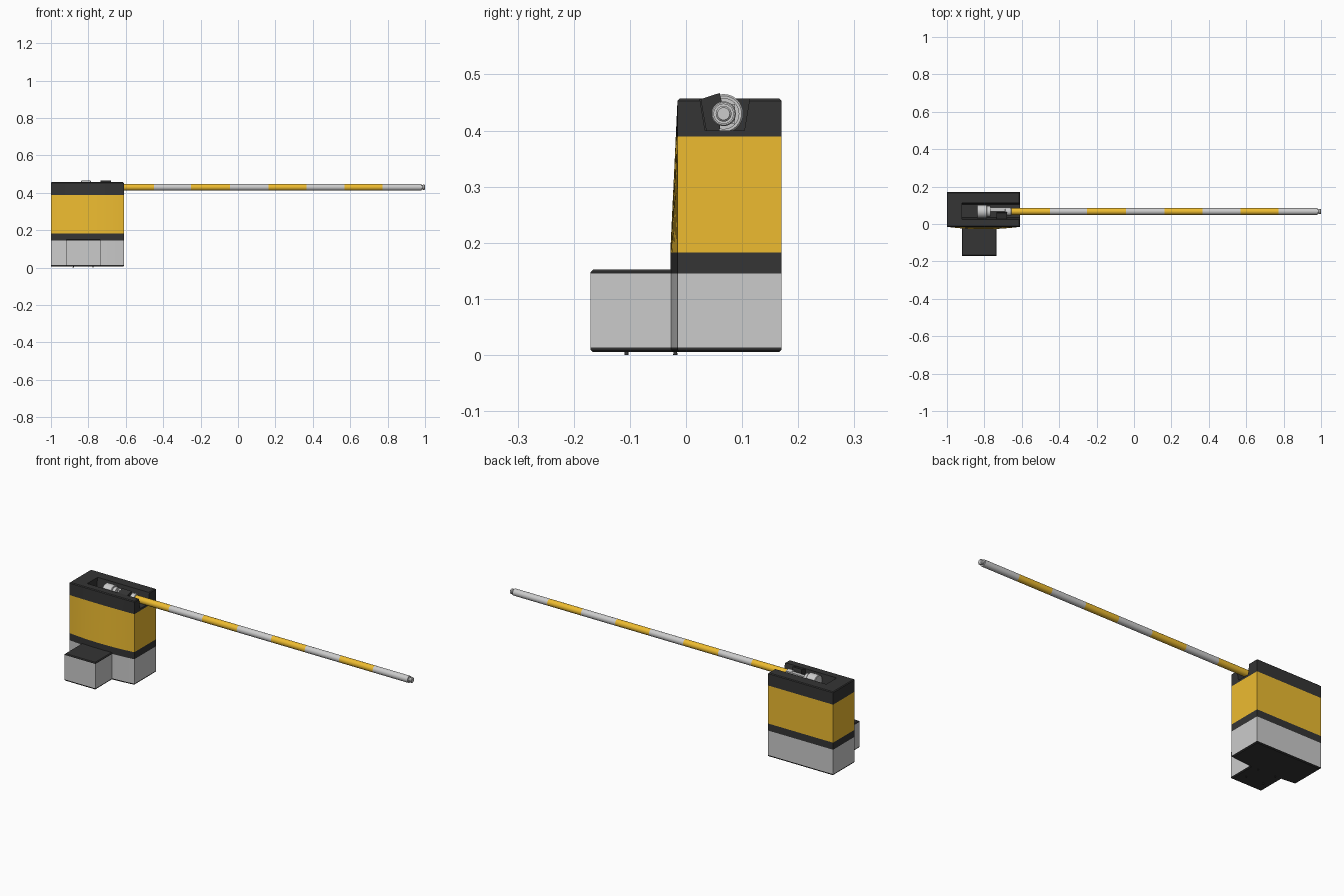
import bpy, bmesh, math
from mathutils import Matrix

if "Cube" in bpy.data.objects:
    bpy.data.objects.remove(bpy.data.objects["Cube"])


def material(name, color):
    m = bpy.data.materials.new(name)
    m.diffuse_color = color
    m.use_nodes = True
    m.node_tree.nodes["Principled BSDF"].inputs["Base Color"].default_value = m.diffuse_color
    return m


YELLOW = material("yellow_paint", (0.85, 0.50, 0.03, 1))
DARK = material("dark_plastic", (0.035, 0.035, 0.035, 1))
X0, X1, BACK, SIDE = -1.0, -0.61, 0.17, -0.015
AXIS_Y, AXIS_Z = 0.067, 0.43


def finish(name, bm, mat=None):
    bmesh.ops.recalc_face_normals(bm, faces=bm.faces[:])
    me = bpy.data.meshes.new(name)
    bm.to_mesh(me)
    bm.free()
    ob = bpy.data.objects.new(name, me)
    bpy.context.collection.objects.link(ob)
    if mat:
        me.materials.append(mat)
    bpy.ops.object.select_all(action='DESELECT')
    bpy.context.view_layer.objects.active = ob
    ob.select_set(True)
    bpy.ops.object.shade_smooth_by_angle(angle=math.radians(30))
    return ob


def loft(name, rings, mat=None):
    """Skin matching closed rings and cap both ends."""
    bm = bmesh.new()
    loops = [[bm.verts.new(p) for p in r] for r in rings]
    for a, b in zip(loops, loops[1:]):
        for i in range(len(a)):
            j = (i + 1) % len(a)
            bm.faces.new((a[i], a[j], b[j], b[i]))
    bm.faces.new(loops[0])
    bm.faces.new(loops[-1])
    return finish(name, bm, mat)


def cabinet_ring(z, inset=0.0):
    """Rectangular plan with a bowed front that flattens toward the top."""
    bow = 0.013 * min(1, max(0, (0.457 - z) / 0.274))
    cx, half, n = (X0 + X1) / 2, (X1 - X0) / 2 - inset, 16
    pts = []
    for i in range(n + 1):
        t = -1 + 2 * i / n
        pts.append((cx + half * t, SIDE + inset - bow * (1 - t * t), z))
    return pts + [(cx + half, BACK - inset, z), (cx - half, BACK - inset, z)]


def foot_ring(z, inset=0.0):
    a, b, c, d = -0.92 + inset, -0.735 - inset, -0.17 + inset, 0.0
    return [(a, c, z), (b, c, z), (b, d, z), (a, d, z)]


def rod(name, x0, x1, r, mat=None, bevel=0.0):
    prof = [(x0, r - bevel), (x0 + bevel, r), (x1 - bevel, r), (x1, r - bevel)] if bevel else [(x0, r), (x1, r)]
    n = 32
    return loft(name, [[(x, AXIS_Y + q * math.cos(2 * math.pi * i / n),
                         AXIS_Z + q * math.sin(2 * math.pi * i / n)) for i in range(n)]
                       for x, q in prof], mat)


def prism_x(name, x0, x1, yz, mat=None):
    return loft(name, [[(x, y, z) for y, z in yz] for x in (x0, x1)], mat)


# cabinet layers and front foot, each given as (z, inset) rings
LAYERS = [
    ("cabinet_bottom", cabinet_ring, [(0.005, 0.004), (0.009, 0), (0.013, 0)], DARK),
    ("cabinet_base", cabinet_ring, [(0.013, 0), (0.145, 0)], None),
    ("cabinet_lower_band", cabinet_ring, [(0.145, 0), (0.183, 0)], DARK),
    ("cabinet_body", cabinet_ring, [(0.183, 0), (0.389, 0)], YELLOW),
    ("cabinet_cap", cabinet_ring, [(0.389, 0), (0.453, 0), (0.457, 0.004)], DARK),
    ("foot_bottom", foot_ring, [(0.005, 0.004), (0.009, 0), (0.013, 0)], DARK),
    ("foot_body", foot_ring, [(0.013, 0), (0.145, 0)], None),
    ("foot_lid", foot_ring, [(0.145, 0), (0.148, 0), (0.152, 0.004)], DARK),
]
for name, ring, levels, mat in LAYERS:
    ob = loft(name, [ring(z, i) for z, i in levels], mat)
    if name == "cabinet_cap":
        cap = ob

# tapered pocket in the cap, open toward the boom
cutter = prism_x("pocket_cutter", -0.92, -0.55,
                 [(0.034, 0.400), (0.104, 0.400), (0.1155, 0.470), (0.0225, 0.470)], DARK)
cutter.hide_render = True
mod = cap.modifiers.new("pocket", 'BOOLEAN')
mod.operation, mod.object, mod.solver = 'DIFFERENCE', cutter, 'EXACT'
bpy.context.view_layer.objects.active = cap
bpy.ops.object.modifier_apply(modifier=mod.name)
bpy.data.objects.remove(cutter)

# pivot hub, neck and latch inside the pocket
rod("pivot_hub", -0.84, -0.785, 0.035, None, 0.003)
rod("hub_collar", -0.785, -0.768, 0.028)
prism_x("neck_bar", -0.77, -0.66, [(0.068, 0.413), (0.087, 0.413), (0.087, 0.447), (0.068, 0.447)])
rod("boom_socket", -0.69, -0.655, 0.022, None, 0.002)
prism_x("latch", -0.735, -0.68,
        [(0.036, 0.400), (0.060, 0.400), (0.063, 0.455), (0.060, 0.467), (0.026, 0.456)], DARK)

# striped boom with stepped tip
edges = [-0.66, -0.45, -0.25, -0.042, 0.162, 0.365, 0.57, 0.772, 0.98]
for i, (a, b) in enumerate(zip(edges, edges[1:])):
    rod(f"boom_stripe_{i + 1}", a, b, 0.018, None if i % 2 else YELLOW)
rod("boom_tip_neck", 0.98, 0.988, 0.011)
rod("boom_tip", 0.986, 1.0, 0.014, None, 0.003)

# small screw feet under the front foot
for i, (x, y) in enumerate([(x, y) for x in (-0.88, -0.775) for y in (-0.106, -0.019)]):
    bm = bmesh.new()
    bmesh.ops.create_cone(bm, cap_ends=True, segments=12, radius1=0.004, radius2=0.003, depth=0.006,
                          matrix=Matrix.Translation((x, y, 0.003)))
    finish(f"screw_foot_{i + 1}", bm, DARK)
